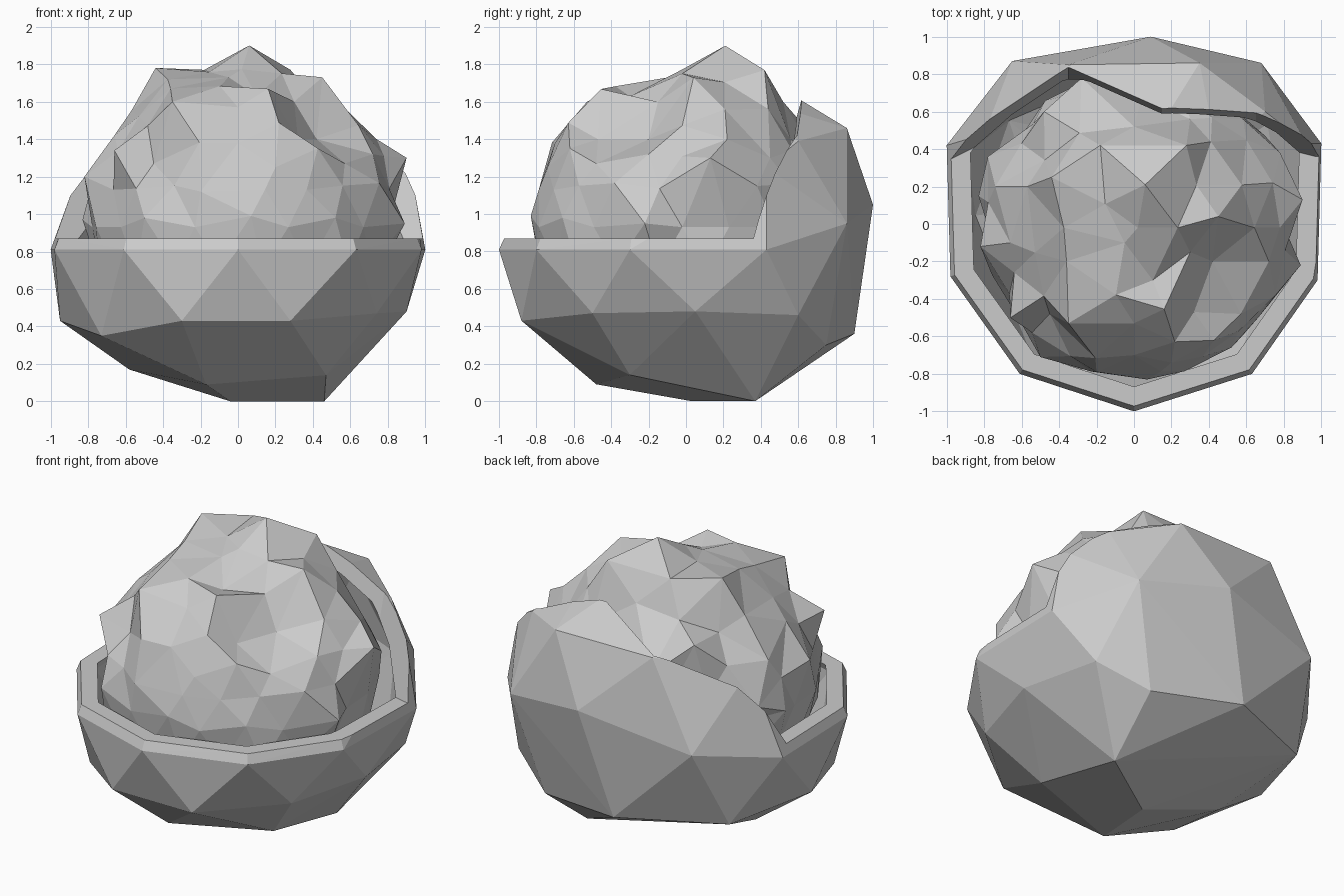
import bpy, bmesh, random
from mathutils import Vector

if "Cube" in bpy.data.objects:
    bpy.data.objects.remove(bpy.data.objects["Cube"])

random.seed(4)
CENTRE = Vector((0, 0, 0.93))


def to_object(name, bm):
    bmesh.ops.recalc_face_normals(bm, faces=bm.faces)
    mesh = bpy.data.meshes.new(name)
    bm.to_mesh(mesh)
    bm.free()
    obj = bpy.data.objects.new(name, mesh)
    bpy.context.collection.objects.link(obj)
    return obj


def hull(name, points, factor=1.0):
    bm = bmesh.new()
    for p in points:
        bm.verts.new(CENTRE + (Vector(p) - CENTRE) * factor)
    bmesh.ops.convex_hull(bm, input=bm.verts)
    loose = [v for v in bm.verts if not v.link_faces]
    bmesh.ops.delete(bm, geom=loose, context='VERTS')
    return to_object(name, bm)


def cut(target, cutter):
    mod = target.modifiers.new("cut", 'BOOLEAN')
    mod.operation, mod.solver, mod.object = 'DIFFERENCE', 'EXACT', cutter
    bpy.context.view_layer.objects.active = target
    bpy.ops.object.modifier_apply(modifier=mod.name)
    bpy.data.objects.remove(cutter)


# shell: faceted bowl, with a ten-sided girdle and bevelled lip
girdle = [(-1, .42), (-.98, -.28), (-.61, -.8), (0, -1), (.63, -.8), (.98, -.3), (1, .43)]
points = [(x, y, .81) for x, y in girdle]
points += [(x * .975, y * .97, .875) for x, y in girdle]
points += [
    # lower ring and underside
    (-.95, .05, .43), (-.73, -.5, .35), (-.3, -.88, .43), (.28, -.88, .43),
    (.74, -.5, .47), (.9, .05, .48), (.8, .6, .46), (-.75, .62, .38),
    (-.58, .1, .17), (-.17, -.48, .09), (.47, -.3, .14), (.46, .37, 0),
    (-.04, .03, 0), (-.1, .9, .36), (.5, .75, .3),
    # back wall and its top
    (.09, 1, 1.05), (.68, .86, .95), (-.65, .87, .9), (.35, .86, 1.46),
    (-.35, .85, 1.46), (.7, .6, 1.39), (.92, .43, 1.25), (-.8, .48, 1.36),
    (0, .3, 1.8), (.45, .35, 1.62), (-.5, .4, 1.62)]
shell = hull("half_shell", points)
cut(shell, hull("inner_hollow", points, .89))

# opening: everything above the lip, in front of the wavy, leaning back rim
back_edge = [(1.3, .36), (.97, .36), (.65, .44), (.15, .41), (-.35, .67), (-.75, .46),
             (-.97, .35), (-1.3, .3)]
outline = [(-1.3, -1.5), (1.3, -1.5)] + back_edge
bm = bmesh.new()
low = [bm.verts.new((x, y, .87)) for x, y in outline]
high = [bm.verts.new((x, y + .33, 2.05)) for x, y in outline]
bm.faces.new(low)
bm.faces.new(high)
for i in range(len(low)):
    j = (i + 1) % len(low)
    bm.faces.new((low[i], low[j], high[j], high[i]))
cut(shell, to_object("opening", bm))

# kernel: crumpled ball whose vertices are pulled to the main bumps and creases
bumps = [
    # upper lobe
    (.06, .21, 1.9), (-.44, .25, 1.78), (-.18, .42, 1.77), (.28, .42, 1.77), (.45, .04, 1.73),
    (-.05, -.1, 1.73), (-.36, -.2, 1.67), (.3, -.15, 1.6), (.42, -.2, 1.4),
    # front lobe
    (-.35, -.53, 1.6), (0, -.53, 1.57), (.1, -.3, 1.63), (.32, -.47, 1.4), (-.45, -.48, 1.27),
    (0, -.7, 1.38), (.2, -.74, 1.25), (-.2, -.79, 1.12), (.07, -.83, .99), (-.5, -.71, .98),
    # sides
    (-.66, -.5, 1.34), (-.82, -.12, 1.2), (-.66, -.1, 1.42), (-.57, .2, 1.55), (.74, .22, 1.4),
    (.9, .13, 1.3), (.89, -.22, .95), (.57, -.48, 1.27), (.52, -.66, .98), (.72, -.2, 1.32),
    (-.83, .15, .97), (-.78, .36, 1.06), (-.74, .2, 1.3), (.78, .38, 1.15),
    # back
    (-.28, .78, 1.3), (-.48, .6, 1.48), (0, .52, 1.6), (.6, .45, 1.3), (.3, .56, 1.4)]
kernel_centre = Vector((.02, -.02, .93))
bm = bmesh.new()
bmesh.ops.create_icosphere(bm, subdivisions=3, radius=1)
free = set(range(len(bm.verts)))
bm.verts.ensure_lookup_table()
for p in bumps:
    offset = Vector(p) - kernel_centre
    k = max(sorted(free), key=lambda i: bm.verts[i].co.normalized().dot(offset.normalized()))
    free.discard(k)
    bm.verts[k].co = offset
for k in sorted(free):
    v = bm.verts[k]
    v.co *= .81 + .05 * max(v.co.z, 0) + random.uniform(-.03, .03)
bmesh.ops.translate(bm, verts=bm.verts, vec=kernel_centre)
kernel = to_object("kernel", bm)
